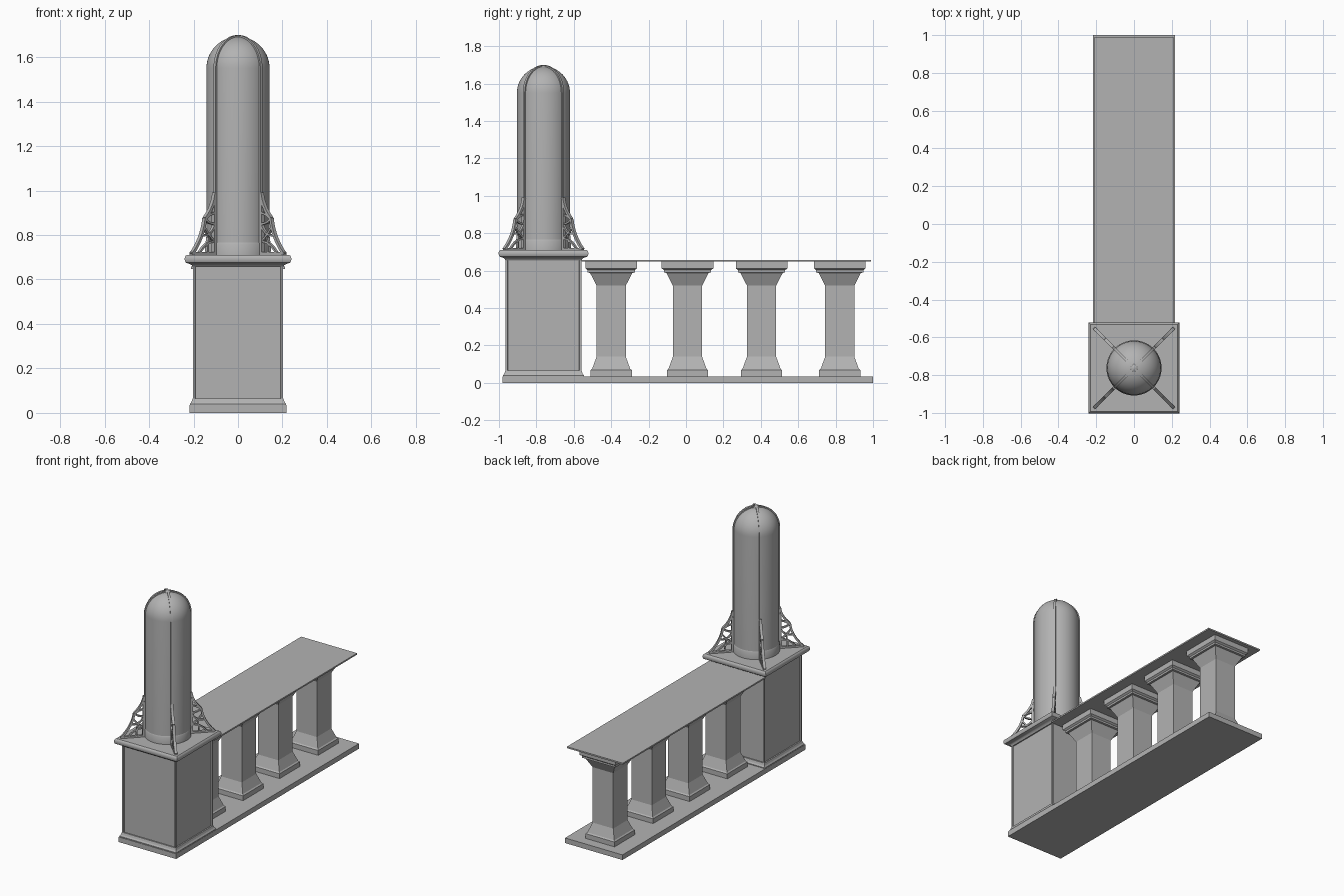
import bpy, bmesh, math
from mathutils import Vector

if "Cube" in bpy.data.objects:
    bpy.data.objects.remove(bpy.data.objects["Cube"])

CY = -0.762                       # pedestal centre along y
stone = bpy.data.materials.new("grey_stone")
stone.diffuse_color = (0.45, 0.45, 0.45, 1)
stone.use_nodes = True
stone.node_tree.nodes["Principled BSDF"].inputs["Base Color"].default_value = stone.diffuse_color


def finish(name, bm, smooth=False):
    bmesh.ops.recalc_face_normals(bm, faces=bm.faces)
    me = bpy.data.meshes.new(name)
    bm.to_mesh(me)
    bm.free()
    me.materials.append(stone)
    ob = bpy.data.objects.new(name, me)
    bpy.context.collection.objects.link(ob)
    if smooth:
        bpy.context.view_layer.objects.active = ob
        ob.select_set(True)
        bpy.ops.object.shade_smooth_by_angle(angle=math.radians(35))
        ob.select_set(False)
    return ob


def box(name, x, y0, y1, z0, z1):
    bm = bmesh.new()
    bmesh.ops.create_cube(bm, size=1)
    for v in bm.verts:
        v.co = (v.co.x * 2 * x, (y0 + y1) / 2 + v.co.y * (y1 - y0),
                (z0 + z1) / 2 + v.co.z * (z1 - z0))
    return finish(name, bm)


def turned(name, profile, cy, sides=4, smooth=False):
    """Stack rings of (half width, z); four sides gives a square section."""
    bm = bmesh.new()
    k = math.sqrt(2) if sides == 4 else 1
    rings = []
    for r, z in profile:
        rings.append([bm.verts.new((r * k * math.cos(a), cy + r * k * math.sin(a), z))
                      for a in (math.pi / 4 + math.tau * i / sides for i in range(sides))])
    for a, b in zip(rings, rings[1:]):
        for i in range(sides):
            j = (i + 1) % sides
            bm.faces.new((a[i], a[j], b[j], b[i]))
    bm.faces.new(rings[0])
    bm.faces.new(rings[-1])
    return finish(name, bm, smooth)


def strip(bm, path, angle, width, thick):
    """Flat bar following (radius, z) points in an upright plane at an angle."""
    out = Vector((math.cos(angle), math.sin(angle), 0))
    side = Vector((-math.sin(angle), math.cos(angle), 0)) * thick / 2
    up, centre = Vector((0, 0, 1)), Vector((0, CY, 0))
    pts = [Vector(p) for p in path]
    rings = []
    for i, p in enumerate(pts):
        t = (pts[min(i + 1, len(pts) - 1)] - pts[max(i - 1, 0)]).normalized()
        n = Vector((-t.y, t.x)) * width / 2
        ring = []
        for s, d in ((1, 1), (1, -1), (-1, -1), (-1, 1)):
            q = p + n * s
            ring.append(bm.verts.new(centre + out * q.x + up * q.y + side * d))
        rings.append(ring)
    for a, b in zip(rings, rings[1:]):
        for i in range(4):
            j = (i + 1) % 4
            bm.faces.new((a[i], a[j], b[j], b[i]))
    bm.faces.new(rings[0])
    bm.faces.new(rings[-1])


def arc(p0, c, p1, n=8):
    """Quadratic curve through a control point."""
    return [tuple((1 - t) ** 2 * a + 2 * t * (1 - t) * b + t * t * d
                  for a, b, d in zip(p0, c, p1)) for t in (i / n for i in range(n + 1))]


# Ground slab and handrail
box("base_slab", 0.218, -0.982, 1.0, 0, 0.035)
box("handrail", 0.212, -0.56, 0.988, 0.648, 0.658)

# Balusters
baluster = [(0.11, 0.035), (0.11, 0.068), (0.102, 0.075), (0.078, 0.14), (0.078, 0.52),
            (0.113, 0.588), (0.126, 0.59), (0.126, 0.603), (0.138, 0.612), (0.138, 0.65)]
for n, y in enumerate((-0.40, 0.008, 0.404, 0.822)):
    turned(f"baluster_{n + 1}", baluster, y)

# Pedestal body with a sunk panel on each side
bm = bmesh.new()
bmesh.ops.create_cube(bm, size=1)
for v in bm.verts:
    v.co = (v.co.x * 0.406, CY + v.co.y * 0.406, 0.36 + v.co.z * 0.62)
sides = [f for f in bm.faces if abs(f.normal.z) < 0.5]
bmesh.ops.inset_individual(bm, faces=sides, thickness=0.014)
bmesh.ops.inset_individual(bm, faces=sides, thickness=0.004, depth=-0.008)
finish("pedestal_body", bm)

# Pedestal foot and cap mouldings
turned("pedestal_foot", [(0.216, 0.034), (0.216, 0.04), (0.209, 0.05), (0.204, 0.065)], CY)
turned("pedestal_cap", [(0.203, 0.655), (0.208, 0.664), (0.218, 0.67), (0.226, 0.672),
                        (0.235, 0.676), (0.239, 0.684), (0.24, 0.692), (0.239, 0.7),
                        (0.236, 0.706), (0.23, 0.711)], CY, smooth=True)

# Domed column with a low ring at its foot
R, ZD = 0.142, 1.55
dome = [(R * math.cos(a), ZD + R * math.sin(a)) for a in (math.radians(88) * i / 14 for i in range(15))]
turned("domed_column", [(R, 0.705)] + dome, CY, 56, True)
turned("column_ring", [(0.146, 0.705), (0.146, 0.758), (0.141, 0.768)], CY, 56, True)
turned("dome_button", [(0.02, 1.68), (0.02, 1.692), (0.015, 1.697), (0.006, 1.7)], CY, 16, True)

# Four ribs over the dome, each with an openwork bracket below
rib = [(R + 0.001, 0.71)] + [((R + 0.001) * math.cos(a), ZD + (R + 0.001) * math.sin(a))
                             for a in (math.radians(90) * i / 16 for i in range(17))]
bars = [
    arc((0.149, 0.99), (0.158, 0.925), (0.212, 0.875)),      # upper outer curve
    arc((0.212, 0.875), (0.225, 0.785), (0.296, 0.714)),     # lower outer curve
    [(0.153, 0.71), (0.151, 0.95)],                          # post on the column
    [(0.145, 0.716), (0.298, 0.716)],                        # foot bar
    arc((0.15, 0.9), (0.185, 0.895), (0.212, 0.87)),
    arc((0.15, 0.85), (0.19, 0.85), (0.212, 0.875)),
    arc((0.15, 0.85), (0.175, 0.79), (0.232, 0.8)),
    arc((0.15, 0.77), (0.195, 0.8), (0.22, 0.84)),
    arc((0.15, 0.77), (0.205, 0.775), (0.25, 0.716)),
    arc((0.19, 0.79), (0.2, 0.74), (0.195, 0.716)),
]
for n in range(4):
    ang = math.pi / 4 + n * math.pi / 2
    bm = bmesh.new()
    strip(bm, rib, ang, 0.012, 0.014)
    finish(f"column_rib_{n + 1}", bm, True)
    bm = bmesh.new()
    for i, b in enumerate(bars):
        strip(bm, b, ang, 0.013 if i < 4 else 0.009, 0.018 if i < 4 else 0.015)
    finish(f"openwork_bracket_{n + 1}", bm, True)
